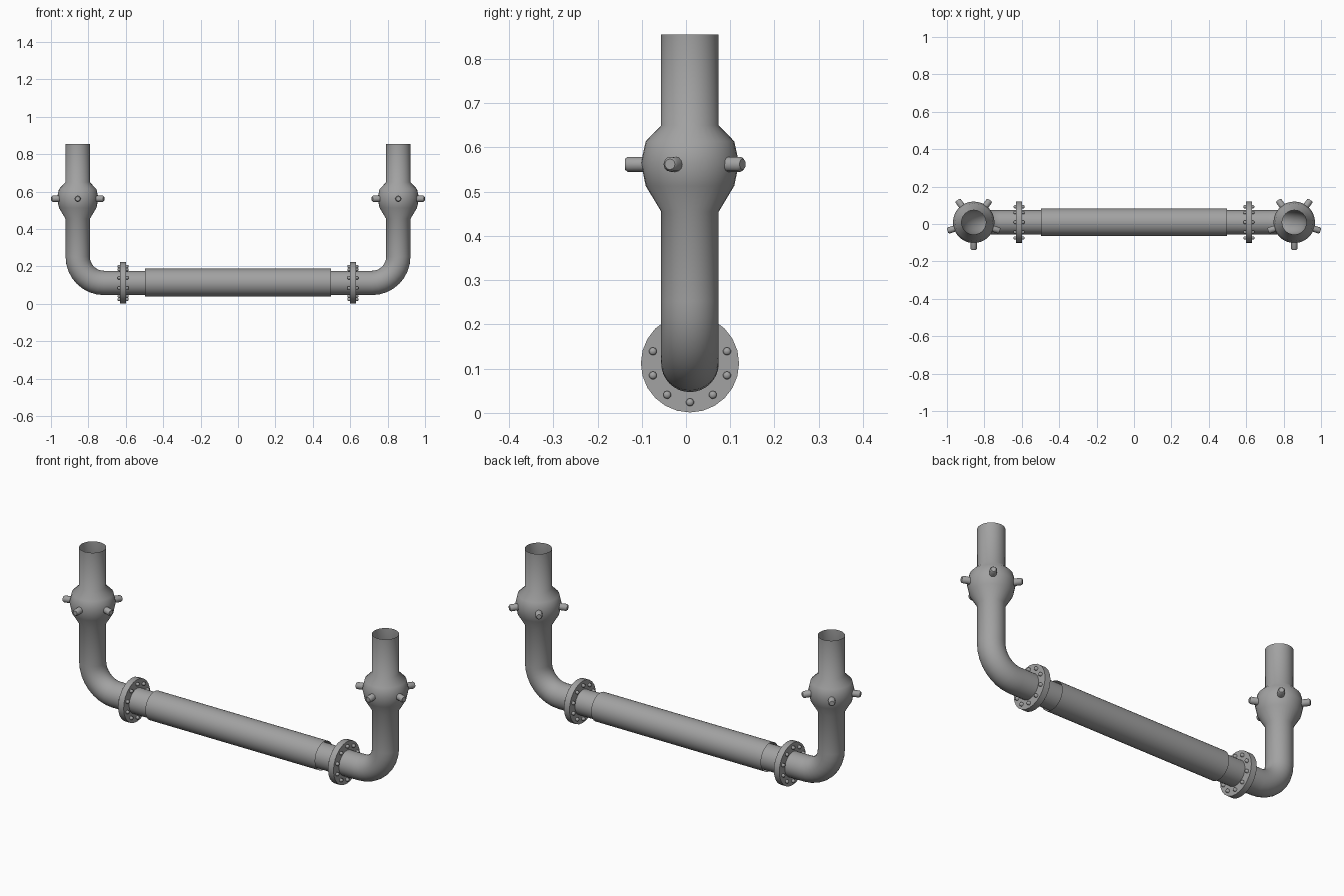
import bpy, bmesh, math
from mathutils import Vector

cube = bpy.data.objects.get("Cube")
if cube:
    bpy.data.objects.remove(cube, do_unlink=True)

steel = bpy.data.materials.new("grey_steel")
steel.use_nodes = True
GREY = (0.36, 0.36, 0.36, 1)
steel.diffuse_color = GREY
steel.node_tree.nodes["Principled BSDF"].inputs["Base Color"].default_value = GREY

CY, AXIS_Z = 0.009, 0.112            # pipe axis
RISER_X, TOP_Z, PIPE_R = 0.857, 0.855, 0.065
BEND_R, JOINT_Z, FLANGE_X = 0.14, 0.562, 0.614
X, Y, Z = Vector((1, 0, 0)), Vector((0, 1, 0)), Vector((0, 0, 1))


def sweep(bm, stations, sides, ref, caps=True):
    """Skin round rings placed along (position, tangent, radius) stations."""
    rings = []
    for pos, tangent, radius in stations:
        n = tangent.cross(ref).normalized()
        b = tangent.cross(n)
        rings.append([bm.verts.new(pos + radius * (math.cos(a) * n + math.sin(a) * b))
                      for a in (2 * math.pi * i / sides for i in range(sides))])
    for lower, upper in zip(rings, rings[1:]):
        for i in range(sides):
            j = (i + 1) % sides
            bm.faces.new((lower[i], lower[j], upper[j], upper[i]))
    if caps:
        bm.faces.new(rings[0][::-1])
        bm.faces.new(rings[-1])


def straight(bm, origin, direction, profile, sides, ref, caps=True):
    """Turned part: profile holds (distance, radius) pairs."""
    sweep(bm, [(origin + direction * d, direction, r) for d, r in profile],
          sides, ref, caps)


def finish(name, bm, mirrored=True, angle=35):
    bmesh.ops.recalc_face_normals(bm, faces=bm.faces)
    mesh = bpy.data.meshes.new(name)
    bm.to_mesh(mesh)
    bm.free()
    mesh.materials.append(steel)
    obj = bpy.data.objects.new(name, mesh)
    bpy.context.collection.objects.link(obj)
    bpy.ops.object.select_all(action='DESELECT')
    obj.select_set(True)
    bpy.context.view_layer.objects.active = obj
    bpy.ops.object.shade_smooth_by_angle(angle=math.radians(angle))
    if mirrored:
        obj.modifiers.new("Mirror", 'MIRROR')
    return obj


# Riser with swollen joint, elbow and inner pipe, open at the top
riser = [(TOP_Z, PIPE_R), (0.65, PIPE_R), (0.614, 0.1), (0.565, 0.111),
         (0.513, 0.1), (0.455, PIPE_R)]
path = [(Vector((RISER_X, CY, z)), -Z, r) for z, r in riser]
centre = Vector((RISER_X - BEND_R, CY, AXIS_Z + BEND_R))
for i in range(9):
    a = math.pi / 2 * i / 8
    path.append((centre + BEND_R * (math.cos(a) * X - math.sin(a) * Z),
                 -math.sin(a) * X - math.cos(a) * Z, PIPE_R))
path.append((Vector((0, CY, AXIS_Z)), -X, PIPE_R))
bm = bmesh.new()
sweep(bm, path, 32, Y, caps=False)
finish("riser_pipe", bm, angle=50)

# Five pegs around each joint
bm = bmesh.new()
for i in range(5):
    a = -math.pi / 2 + 2 * math.pi * i / 5
    out = Vector((math.cos(a), math.sin(a), 0))
    straight(bm, Vector((RISER_X, CY, JOINT_Z)), out,
             [(0.09, 0.017), (0.141, 0.017), (0.147, 0.012)], 12, Z)
finish("joint_pegs", bm, angle=50)

# Flange discs
bm = bmesh.new()
straight(bm, Vector((FLANGE_X, CY, AXIS_Z)), X,
         [(-0.016, 0.111), (0.016, 0.111)], 24, Y)
finish("flange", bm)

# Ring of ten bolts through each flange
bm = bmesh.new()
for i in range(10):
    a = -math.pi / 2 + 2 * math.pi * i / 10
    origin = Vector((FLANGE_X, CY + 0.088 * math.cos(a), AXIS_Z + 0.088 * math.sin(a)))
    straight(bm, origin, X, [(-0.029, 0.005), (-0.025, 0.009), (0.025, 0.009),
                             (0.029, 0.005)], 10, Y)
finish("flange_bolts", bm, angle=60)

# Thick sleeve on the cross pipe
bm = bmesh.new()
straight(bm, Vector((0, CY, AXIS_Z + 0.002)), X, [(-0.497, 0.074), (0.497, 0.074)],
         32, Y, caps=False)
finish("cross_sleeve", bm, mirrored=False)
